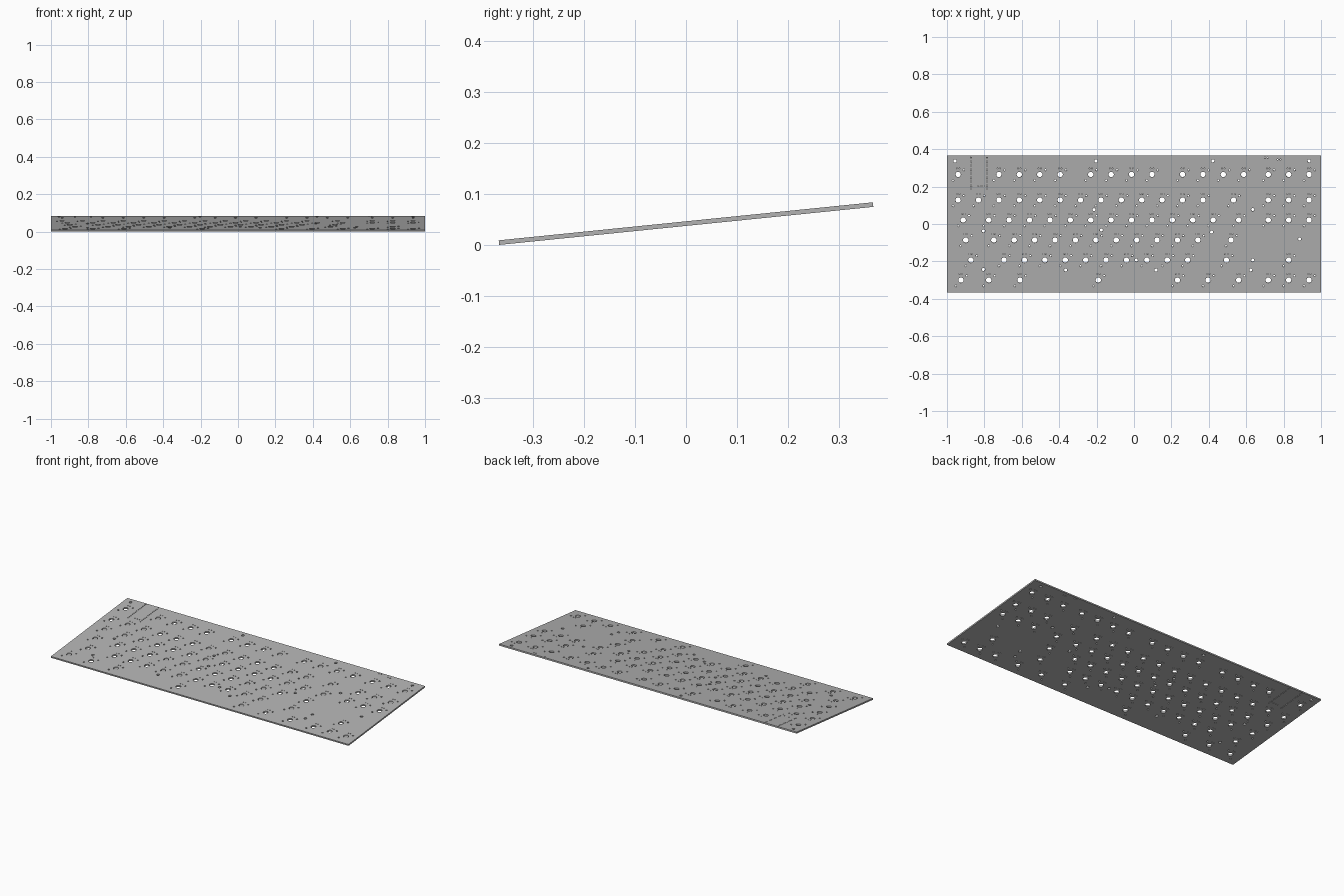
import bpy
from math import cos, sin, pi, radians

cube = bpy.data.objects.get("Cube")
if cube:
    bpy.data.objects.remove(cube, do_unlink=True)

TILT = radians(5.8)
LENGTH, DEPTH, THICK = 2.0, 0.738, 0.009
PITCH, LEFT = 0.1091, -0.995      # key spacing and left edge of the key field

grey = bpy.data.materials.new("board grey")
grey.use_nodes = True
grey.diffuse_color = (0.45, 0.45, 0.45, 1)
grey.node_tree.nodes["Principled BSDF"].inputs["Base Color"].default_value = grey.diffuse_color

# Flat filled outline; nested closed loops become through holes
curve = bpy.data.curves.new("circuit_board", "CURVE")
curve.dimensions = "2D"
curve.fill_mode = "BOTH"
curve.extrude = THICK / 2


def loop(points):
    spline = curve.splines.new("POLY")
    spline.points.add(len(points) - 1)
    for p, (x, y) in zip(spline.points, points):
        p.co = (x, y, 0, 1)
    spline.use_cyclic_u = True


def hole(x, y, r, sides=8):
    y /= cos(TILT)
    loop([(x + r * cos(2 * pi * i / sides), y + r * sin(2 * pi * i / sides))
          for i in range(sides)])


def run(start, count):
    return [start + i for i in range(count)]


loop([(sx * LENGTH / 2, sy * DEPTH / 2)
      for sx, sy in ((-1, -1), (1, -1), (1, 1), (-1, 1))])

# Key positions per row, in key widths from the left edge
nav = run(15.7, 3)
rows = {
    0.265: [0.5] + run(2.5, 4) + run(7, 4) + run(11.5, 4) + nav,
    0.128: run(0.5, 13) + [14] + nav,
    0.021: [0.75] + run(2, 12) + [14.25] + nav,
    -0.086: [0.875] + run(2.25, 11) + [13.875],
    -0.193: [1.125] + run(2.75, 10) + [13.65, 16.7],
    -0.300: [0.64, 2, 3.53, 7.37, 11.25, 12.75, 14.25] + nav,
}

# Switch post hole with its contact and lamp pin holes
for y, keys in rows.items():
    for key in keys:
        x = LEFT + key * PITCH
        hole(x, y, 0.0145, 16)
        hole(x - 0.027, y - 0.031, 0.005)
        hole(x + 0.031, y + 0.024, 0.005)
        hole(x - 0.007, y + 0.033, 0.003, 6)
        hole(x + 0.007, y + 0.033, 0.003, 6)

# Mounting and stabiliser holes
for x, y in ((-0.957, 0.337), (-0.203, 0.337), (0.422, 0.337), (0.936, 0.337),
             (0.635, 0.077), (0.415, -0.043), (-0.175, -0.032), (-0.214, 0.077),
             (0.886, -0.08), (0.635, -0.193), (0.625, -0.246), (-0.365, -0.246),
             (0.118, -0.246), (0.012, -0.193), (-0.805, -0.037), (-0.805, -0.243)):
    hole(x, y, 0.0085, 12)

# Controller header pins
for i in range(13):
    for x in (-0.871, -0.786):
        hole(x, 0.188 + i * 0.0143, 0.0036, 6)
for i in range(3):
    hole(-0.833 + i * 0.0143, 0.203, 0.0036, 6)
for x, y in ((0.7, 0.355), (0.715, 0.355), (0.767, 0.345), (0.782, 0.345)):
    hole(x, y, 0.0036, 6)

# Turn the outline into a solid mesh and tilt it on its front edge
source = bpy.data.objects.new("board_outline", curve)
bpy.context.collection.objects.link(source)
bpy.context.view_layer.update()
graph = bpy.context.evaluated_depsgraph_get()
mesh = bpy.data.meshes.new_from_object(source.evaluated_get(graph))
bpy.data.objects.remove(source, do_unlink=True)

board = bpy.data.objects.new("circuit_board", mesh)
bpy.context.collection.objects.link(board)
mesh.materials.clear()
mesh.materials.append(grey)
for face in mesh.polygons:
    face.use_smooth = False
    face.material_index = 0
board.rotation_euler.x = TILT
board.location.z = (DEPTH * sin(TILT) + THICK * cos(TILT)) / 2
